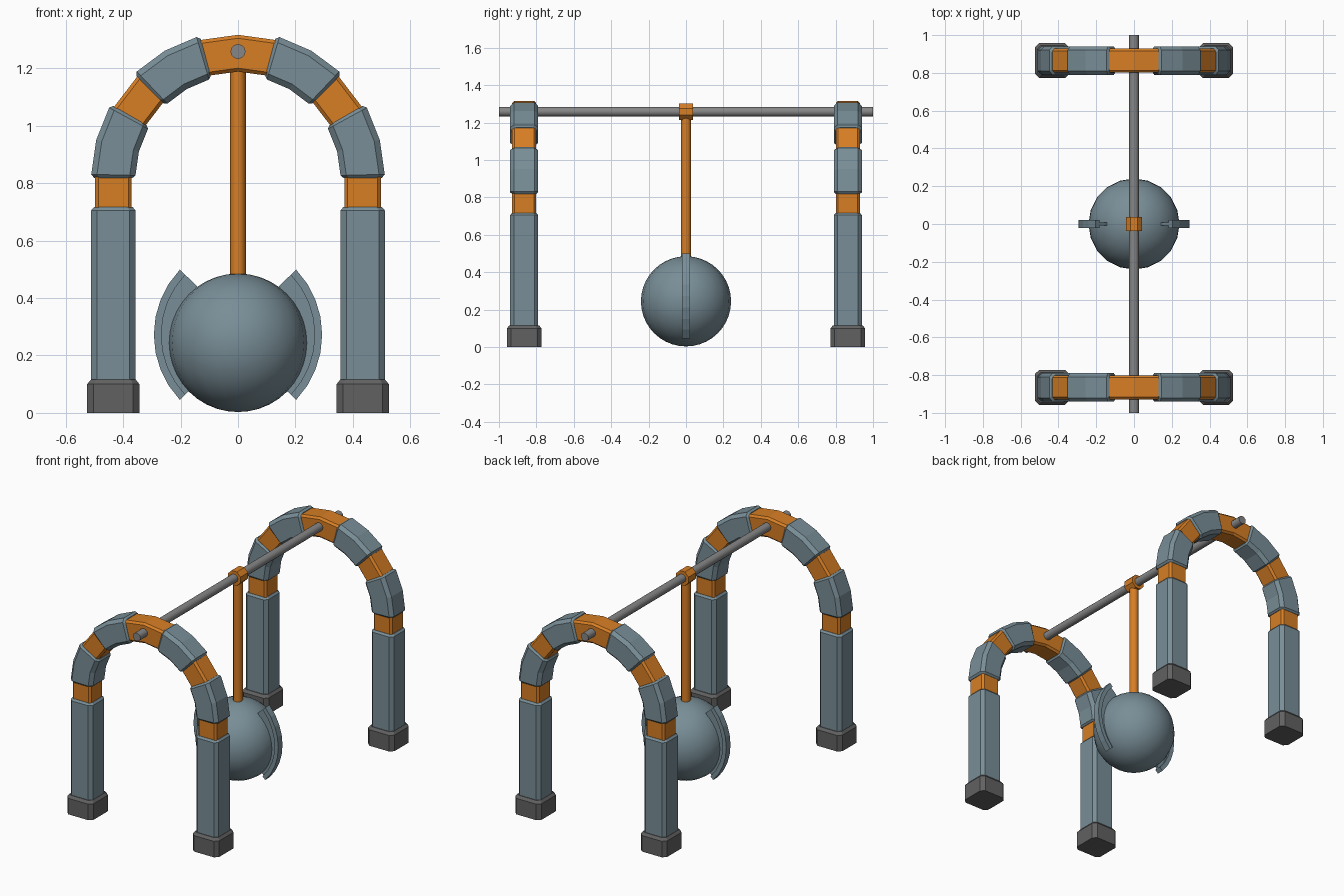
import bpy, bmesh, math
from mathutils import Vector, Matrix

if "Cube" in bpy.data.objects:
    bpy.data.objects.remove(bpy.data.objects["Cube"])

ZC, R, YC = 0.818, 0.434, 0.865   # arch centre height, mid radius, arch y offset


def mat(name, c):
    m = bpy.data.materials.new(name)
    m.diffuse_color = (*c, 1)
    m.use_nodes = True
    m.node_tree.nodes["Principled BSDF"].inputs["Base Color"].default_value = m.diffuse_color
    return m


SLATE = mat("slate blue", (0.19, 0.27, 0.31))
ORANGE = mat("orange", (0.68, 0.21, 0.018))
DARK = mat("dark grey", (0.12, 0.12, 0.12))
STEEL = mat("steel grey", (0.24, 0.24, 0.24))


def finish(bm, name, material, mirror=(False, False), smooth=None):
    bmesh.ops.recalc_face_normals(bm, faces=bm.faces)
    me = bpy.data.meshes.new(name)
    bm.to_mesh(me)
    bm.free()
    me.materials.append(material)
    ob = bpy.data.objects.new(name, me)
    bpy.context.collection.objects.link(ob)
    if any(mirror):
        md = ob.modifiers.new("mirror", 'MIRROR')
        md.use_axis = (mirror[0], mirror[1], False)
        md.use_mirror_merge = False
    if smooth:
        bpy.context.view_layer.objects.active = ob
        ob.select_set(True)
        bpy.ops.object.shade_smooth_by_angle(angle=math.radians(smooth))
        ob.select_set(False)
    return ob


def skin(bm, rings):
    vs = [[bm.verts.new(p) for p in r] for r in rings]
    n = len(vs[0])
    for a, b in zip(vs, vs[1:]):
        for i in range(n):
            bm.faces.new((a[i], a[(i + 1) % n], b[(i + 1) % n], b[i]))
    bm.faces.new(vs[0])
    bm.faces.new(vs[-1])


def section(deg, z, w, d, c):
    """Chamfered rectangle across the arch path at an angle, z shifting the straight part."""
    a = math.radians(deg)
    u = Vector((math.cos(a), 0, math.sin(a)))
    p = Vector((0, -YC, ZC + z)) + u * R
    pts = [(w, d - c), (w - c, d), (c - w, d), (-w, d - c),
           (-w, c - d), (c - w, -d), (w - c, -d), (w, c - d)]
    return [p + u * x + Vector((0, y, 0)) for x, y in pts]


def arch_part(name, stations, material, mx=True):
    bm = bmesh.new()
    skin(bm, [section(*s) for s in stations])
    finish(bm, name, material, (mx, True))


def curved_block(name, a0, a1):
    W, D, C, t = 0.077, 0.075, 0.02, 0.01
    arch_part(name, [(a0, 0, W - t, D - t, C), (a0 + 1.4, 0, W, D, C),
                     ((a0 + a1) / 2, 0, W, D, C),
                     (a1 - 1.4, 0, W, D, C), (a1, 0, W - t, D - t, C)], SLATE)


# Arches: feet, legs, joints, curved blocks, keystone
arch_part("foot", [(0, -ZC, 0.091, 0.092, 0.022), (0, 0.1 - ZC, 0.091, 0.092, 0.022),
                   (0, 0.116 - ZC, 0.078, 0.079, 0.018)], DARK)
arch_part("leg", [(0, 0.09 - ZC, 0.077, 0.075, 0.02), (0, 0.705 - ZC, 0.077, 0.075, 0.02),
                  (0, 0.717 - ZC, 0.067, 0.065, 0.02)], SLATE)
O = (0.064, 0.064, 0.012)
arch_part("lower_joint", [(0, 0.71 - ZC, *O), (0, 0.006, *O)], ORANGE)
curved_block("lower_curved_block", 0, 30)
arch_part("upper_joint", [(29.3, 0, *O), (45.7, 0, *O)], ORANGE)
curved_block("upper_curved_block", 45, 75)
arch_part("keystone", [(74.3, 0, *O), (90, 0, *O), (105.7, 0, *O)], ORANGE, False)


def cylinder(name, r, length, centre, material, segs, along_y=False, smooth=None):
    bm = bmesh.new()
    m = Matrix.Translation(centre)
    if along_y:
        m = m @ Matrix.Rotation(math.pi / 2, 4, 'X')
    bmesh.ops.create_cone(bm, cap_ends=True, segments=segs, radius1=r, radius2=r,
                          depth=length, matrix=m)
    return finish(bm, name, material, smooth=smooth)


# Axle, hanging arm and its sleeve
cylinder("axle", 0.026, 2.0, (0, 0, 1.258), STEEL, 12, True, 40)
cylinder("hanging_arm", 0.027, 0.8, (0, 0, 0.84), ORANGE, 12, False, 40)
sleeve = cylinder("sleeve", 0.047, 0.076, (0, 0, 0), ORANGE, 8, True)
sleeve.rotation_euler.y = math.pi / 8
sleeve.location.z = 1.258

# Pendulum ball
bm = bmesh.new()
bmesh.ops.create_uvsphere(bm, u_segments=20, v_segments=20, radius=0.241,
                          matrix=Matrix.Translation((0, 0, 0.244)))
finish(bm, "ball", SLATE, smooth=40)


# Side blades: thick outer rim and thin inner web
def blade(name, r0, r1, hy):
    bm = bmesh.new()
    rings = []
    for i in range(9):
        a = math.radians(-43.5 + 87 * i / 8)
        rings.append([(-0.036 + r * math.cos(a), y, 0.272 + r * math.sin(a))
                      for r, y in ((r0, -hy), (r1, -hy), (r1, hy), (r0, hy))])
    skin(bm, rings)
    finish(bm, name, SLATE, (True, False))


blade("blade_rim", 0.303, 0.329, 0.021)
blade("blade_web", 0.245, 0.306, 0.008)
